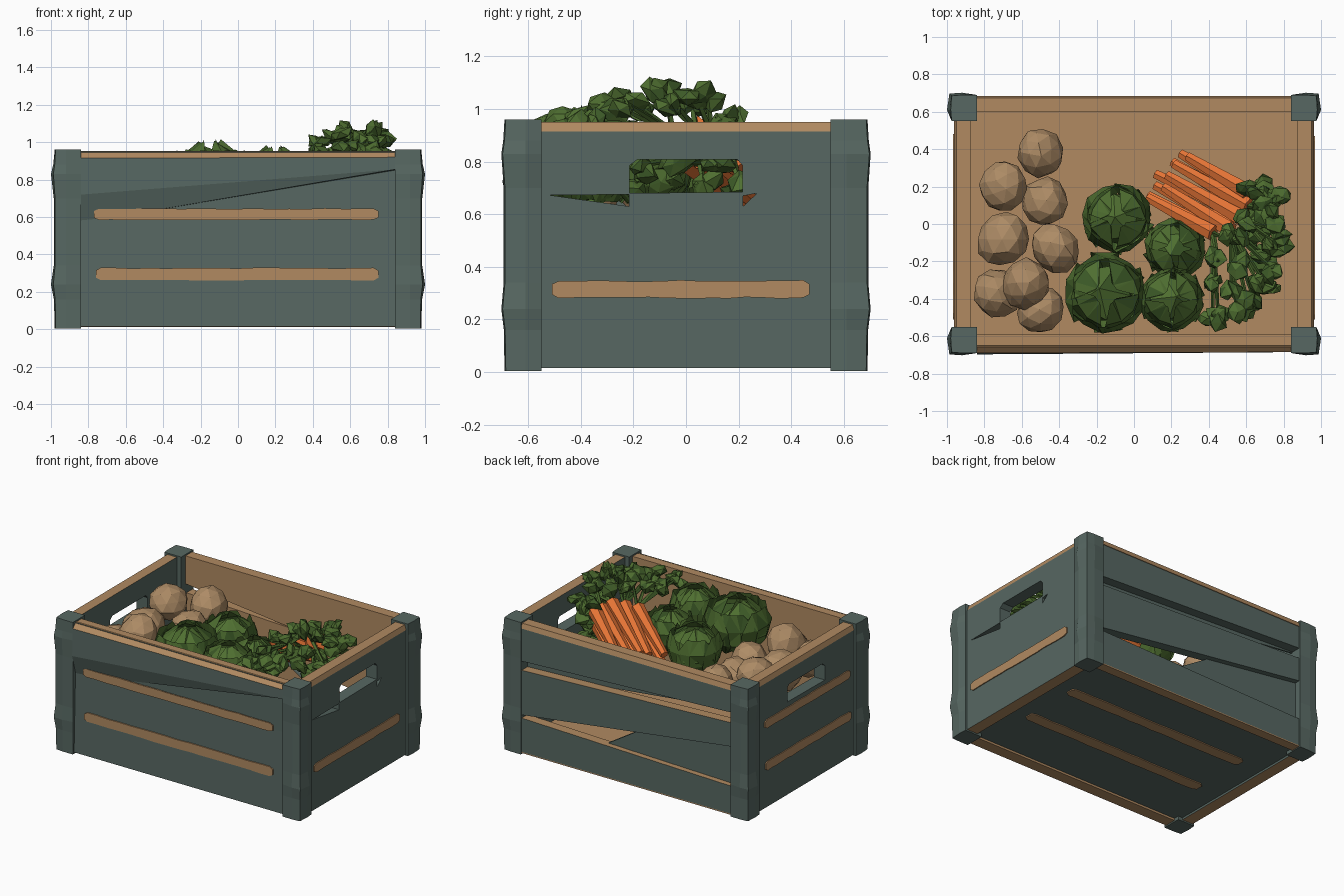
import bpy, bmesh, math, random
from mathutils import Vector, Matrix

if "Cube" in bpy.data.objects:
    bpy.data.objects.remove(bpy.data.objects["Cube"])

random.seed(4)

def mat(name, rgb):
    m = bpy.data.materials.new(name)
    m.diffuse_color = (*rgb, 1)
    m.use_nodes = True
    m.node_tree.nodes["Principled BSDF"].inputs["Base Color"].default_value = m.diffuse_color
    return m

TEAL = mat("painted_wood", (0.095, 0.137, 0.122))
TAN = mat("bare_wood", (0.44, 0.255, 0.12))
POTATO = mat("potato_skin", (0.42, 0.26, 0.132))
ORANGE = mat("carrot_orange", (0.78, 0.175, 0.036))
GREEN = mat("leaf_green", (0.078, 0.158, 0.03))
DARK = mat("dark_leaf_green", (0.045, 0.1, 0.02))

def finish(name, bm, mats, rule=None, fix=True):
    if fix:
        bmesh.ops.recalc_face_normals(bm, faces=bm.faces)
    bm.normal_update()
    if rule:
        for f in bm.faces:
            f.material_index = rule(f)
    me = bpy.data.meshes.new(name)
    bm.to_mesh(me)
    bm.free()
    for m in mats:
        me.materials.append(m)
    o = bpy.data.objects.new(name, me)
    bpy.context.collection.objects.link(o)
    return o

def prism(name, pts, axis, a, b, mats, rule=None):
    """Extrude a 2D outline along an axis from a to b."""
    place = {'x': lambda p, t: (t, p[0], p[1]),
             'y': lambda p, t: (p[0], t, p[1]),
             'z': lambda p, t: (p[0], p[1], t)}[axis]
    bm = bmesh.new()
    lo = [bm.verts.new(place(p, a)) for p in pts]
    hi = [bm.verts.new(place(p, b)) for p in pts]
    bm.faces.new(lo)
    bm.faces.new(hi)
    n = len(pts)
    for i in range(n):
        bm.faces.new((lo[i], lo[(i + 1) % n], hi[(i + 1) % n], hi[i]))
    return finish(name, bm, mats, rule)

def rect(a, b, c, d):
    return [(a, c), (b, c), (b, d), (a, d)]

def stripe(name, u0, u1, v, w, axis, a, b):
    """Thin worn stripe with ragged edges and blunt ends."""
    n = 16
    us = [u0, u0 + 0.025] + [u0 + (u1 - u0) * i / n for i in range(1, n)] + [u1 - 0.025, u1]
    edge = lambda i: w / 2 * (0.6 if i in (0, len(us) - 1) else random.uniform(0.92, 1.08))
    pts = [(u, v - edge(i)) for i, u in enumerate(us)]
    pts += [(u, v + edge(i)) for i, u in reversed(list(enumerate(us)))]
    prism(name, pts, axis, a, b, [TAN])

# Corner posts with small knobbly swellings on the outer sides
for sx in (-1, 1):
    for sy in (-1, 1):
        bm = bmesh.new()
        rings = []
        for z, g in ((0.005, 0), (0.16, 0.004), (0.24, 0.02), (0.34, 0.005), (0.7, 0.005),
                     (0.83, 0.02), (0.88, 0.008), (0.96, 0)):
            ring = [(0.84, 0.55), (0.975, 0.55), (0.98 + g, 0.61), (0.975 + g * 0.6, 0.685 + g * 0.6),
                    (0.92, 0.69 + g * 0.6), (0.84, 0.69)]
            rings.append([bm.verts.new((sx * x, sy * y, z)) for x, y in ring])
        for r, s in zip(rings, rings[1:]):
            for i in range(6):
                bm.faces.new((r[i], r[(i + 1) % 6], s[(i + 1) % 6], s[i]))
        bm.faces.new(rings[0])
        bm.faces.new(rings[-1])
        finish("corner_post", bm, [TEAL])

# Front wall: bare inside, rim and underside, painted outside
def front_rule(f):
    return 1 if abs(f.normal.z) > 0.25 or f.normal.y > 0.5 else 0
prism("front_wall", [(-0.59, 0.015), (-0.675, 0.015), (-0.658, 0.6), (-0.658, 0.95), (-0.59, 0.95)],
      'x', -0.86, 0.86, [TEAL, TAN], front_rule)

# Overhanging upper front board with a slanted lower edge
bm = bmesh.new()
P = [bm.verts.new(p) for p in (
    (-0.84, -0.69, 0.915), (0.84, -0.685, 0.92), (0.84, -0.685, 0.855), (-0.84, -0.697, 0.72),
    (-0.84, -0.655, 0.57), (0.84, -0.65, 0.952), (-0.84, -0.65, 0.952), (0.84, -0.65, 0.85))]
for idx in ((0, 1, 2, 3), (3, 2, 4), (0, 6, 5, 1), (2, 7, 4), (1, 5, 7, 2), (6, 0, 3, 4), (5, 6, 4, 7)):
    bm.faces.new([P[i] for i in idx])
finish("upper_front_board", bm, [TEAL, TAN], lambda f: 1 if f.normal.z > 0.4 else 0)
stripe("front_stripe_low", -0.76, 0.75, 0.295, 0.065, 'y', -0.675, -0.667)
stripe("front_stripe_high", -0.77, 0.75, 0.615, 0.06, 'y', -0.675, -0.6665)

# Back wall: three crooked planks with gaps (outlines in x, z)
def back_rule(f):
    return 1 if f.normal.y < -0.5 or f.normal.z > 0.5 else 0
planks = {"back_plank_top": [(-0.86, 0.755), (0.86, 0.675), (0.86, 0.915), (-0.86, 0.915)],
          "back_plank_middle": [(-0.86, 0.51), (0.86, 0.285), (0.86, 0.61), (-0.86, 0.68)],
          "back_plank_bottom": [(-0.86, 0.02), (0.86, 0.02), (0.86, 0.265), (-0.86, 0.22)]}
for name, pts in planks.items():
    prism(name, pts, 'y', 0.61, 0.68, [TEAL, TAN], back_rule)
prism("back_plank_skirt", [(-0.86, 0.75), (0.86, 0.56), (0.86, 0.92), (-0.86, 0.92)],
      'y', 0.60, 0.612, [TEAL, TAN], lambda f: 1 if f.normal.y < -0.5 else 0)
prism("back_twisted_plank", [(-0.86, 0.2), (-0.86, 0.55), (-0.15, 0.45), (0.25, 0.2)],
      'y', 0.611, 0.64, [TEAL, TAN], lambda f: 1 if f.normal.y < -0.5 else 0)
prism("back_rim", [(0.60, 0.915), (0.685, 0.915), (0.675, 0.95), (0.60, 0.95)], 'x', -0.86, 0.86, [TAN])
prism("back_bottom_edge", rect(0.61, 0.68, 0.012, 0.02), 'x', -0.84, 0.84, [TAN])

# Side walls with cut hand holes
hole = [(-0.215, 0.68), (0.215, 0.685), (0.215, 0.785), (0.195, 0.808), (-0.185, 0.808), (-0.215, 0.785)]
cutter = prism("hand_hole_cutter", hole, 'x', -1.2, 1.2, [TEAL])
crack = prism("crack_cutter", [(-0.52, 0.673), (-0.217, 0.675), (-0.217, 0.63)], 'x', 0.7, 1.2, [TEAL])
chip = prism("chip_cutter", [(0.217, 0.63), (0.27, 0.68), (0.217, 0.67)], 'x', 0.7, 1.2, [TEAL])
for c in (cutter, crack, chip):
    c.hide_render = True
    c.hide_viewport = True
for s, side in ((1, "right"), (-1, "left")):
    w = prism(side + "_wall", [(s * 0.875, 0.015), (s * 0.962, 0.015), (s * 0.962, 0.915),
                               (s * 0.95, 0.95), (s * 0.875, 0.95)],
              'y', -0.57, 0.57, [TEAL, TAN], lambda f: 1 if abs(f.normal.z) > 0.2 else 0)
    for c in ((cutter, crack, chip) if s > 0 else (cutter,)):
        m = w.modifiers.new("cut", 'BOOLEAN')
        m.operation = 'DIFFERENCE'
        m.solver = 'EXACT'
        m.object = c
    stripe(side + "_stripe", -0.51, 0.47, 0.315, 0.065, 'x', s * 0.961, s * 0.969)
stripe("left_stripe_high", -0.5, 0.48, 0.62, 0.06, 'x', -0.961, -0.969)

# Base: painted below, bare inside
prism("base_panel", rect(-0.88, 0.88, -0.6, 0.62), 'z', 0.03, 0.08, [TEAL, TAN],
      lambda f: 1 if f.normal.z > 0.5 else 0)
for y in (0.25, -0.17):
    stripe("base_stripe", -0.70, 0.76, y, 0.085, 'z', 0.023, 0.031)

def lump(bm, c, size, jitter, level=1):
    """Jittered, randomly turned icosphere."""
    rot = Matrix.Rotation(random.uniform(0, 6.28), 4, Vector((random.uniform(-1, 1), random.uniform(-1, 1), 1)))
    new = bmesh.ops.create_icosphere(bm, subdivisions=level, radius=1)['verts']
    for v in new:
        p = v.co * random.uniform(1 - jitter, 1 + jitter)
        v.co = Vector(c) + rot @ Vector((p.x * size[0], p.y * size[1], p.z * size[2]))

# Potatoes
for x, y, z, r in ((-0.5, 0.38, 0.76, 0.13), (-0.7, 0.2, 0.81, 0.125), (-0.48, 0.12, 0.70, 0.13),
                   (-0.7, -0.08, 0.73, 0.14), (-0.42, -0.13, 0.71, 0.13), (-0.73, -0.37, 0.71, 0.13),
                   (-0.58, -0.32, 0.80, 0.135), (-0.5, -0.46, 0.71, 0.125)):
    bm = bmesh.new()
    lump(bm, (x, y, z), (r * 1.08, r * 0.94, r), 0.05, 2)
    finish("potato", bm, [POTATO])

# Cabbages: a core wrapped in overlapping curled leaves
for x, y, z, r in ((-0.09, 0.03, 0.77, 0.172), (-0.15, -0.37, 0.81, 0.20),
                   (0.2, -0.4, 0.82, 0.16), (0.22, -0.13, 0.77, 0.152)):
    c = Vector((x, y, z))
    bm = bmesh.new()
    lump(bm, c, (r * 0.88,) * 3, 0.06, 1)
    for layer, (count, tip) in enumerate(((6, 0.9), (4, 0.3))):
        for k in range(count):
            az = 6.283 * (k + 0.5 * layer) / count + random.uniform(-0.2, 0.2)
            grid = []
            for j in range(4):
                v = j / 3
                pol = 2.5 + (tip - 2.5) * v
                wide = 0.85 * math.sin(math.pi * (0.2 + 0.65 * v))
                row = []
                for i in range(4):
                    u = i / 1.5 - 1
                    a = az + u * wide
                    rr = r * (0.95 + 0.16 * v * (1 - layer) + 0.07 * abs(u) + random.uniform(-0.05, 0.06))
                    row.append(bm.verts.new(c + rr * Vector((
                        math.sin(pol) * math.cos(a), math.sin(pol) * math.sin(a), math.cos(pol)))))
                grid.append(row)
            for j in range(3):
                for i in range(3):
                    bm.faces.new((grid[j][i], grid[j][i + 1], grid[j + 1][i + 1], grid[j + 1][i]))
    bmesh.ops.triangulate(bm, faces=bm.faces)
    finish("cabbage", bm, [GREEN, DARK], lambda f: int(random.random() < 0.25), fix=False)

def spike(bm, a, b, r0, r1, sides):
    """Tapered rod between two points."""
    a, b = Vector(a), Vector(b)
    d = b - a
    m = Matrix.Translation((a + b) / 2) @ d.to_track_quat('Z', 'Y').to_matrix().to_4x4()
    bmesh.ops.create_cone(bm, cap_ends=True, segments=sides, radius1=r0, radius2=r1, depth=d.length, matrix=m)

# Carrots, leaning with their heads raised towards the front right
tips = ((0.25, 0.38), (0.19, 0.31), (0.13, 0.26), (0.11, 0.20), (0.07, 0.15))
heads = ((0.60, 0.20), (0.57, 0.13), (0.55, 0.05), (0.49, 0.00), (0.39, -0.03))
tops = []
for layer in (0, 1):
    for t, h in zip(tips, heads):
        j = [random.uniform(-0.025, 0.025) for _ in range(4)]
        dx, dz = layer * 0.03, layer * 0.085 + random.uniform(-0.02, 0.02)
        head = (h[0] + dx + j[0], h[1] - dx * 0.5 + j[1], 0.83 + dz)
        bm = bmesh.new()
        spike(bm, (t[0] + dx + j[2], t[1] + j[3], 0.65 + dz), head, 0.027, 0.048, 6)
        finish("carrot", bm, [ORANGE])
        tops.append(Vector(head))

# Carrot greens: stems ending in crumpled leaf clumps
clumps = [(0.62, 0.17, 0.96), (0.72, 0.18, 0.93), (0.78, 0.12, 0.97), (0.67, 0.08, 1.06), (0.75, 0.03, 1.07),
          (0.58, 0.02, 1.05), (0.78, -0.04, 1.02), (0.47, -0.07, 1.03), (0.6, -0.1, 1.07), (0.7, -0.11, 1.06),
          (0.45, -0.2, 1.03), (0.56, -0.22, 1.04), (0.74, -0.24, 1.03), (0.65, -0.29, 1.03), (0.43, -0.29, 0.96),
          (0.52, -0.34, 0.97), (0.64, -0.4, 0.97), (0.72, -0.35, 0.95), (0.45, -0.49, 0.95),
          (0.55, -0.49, 0.97), (0.61, -0.44, 0.93), (0.42, -0.53, 0.94)]
# Lower foliage hanging behind the hand hole
clumps += [(random.uniform(0.64, 0.78), -0.2 + 0.4 * i / 9, 0.72 + 0.07 * (i % 3)) for i in range(10)]
for c in clumps:
    c = Vector(c)
    near = min(tops, key=lambda t: (t - c).length)
    bm = bmesh.new()
    spike(bm, near, c, 0.014, 0.009, 4)
    for k in range(2):
        off = Vector((random.uniform(-1, 1), random.uniform(-1, 1), random.uniform(-1, 0.2))) * 0.035
        lump(bm, c + off, (0.064, 0.054, 0.036), 0.28)
    finish("carrot_greens", bm, [GREEN, DARK], lambda f: int(random.random() < 0.25))
